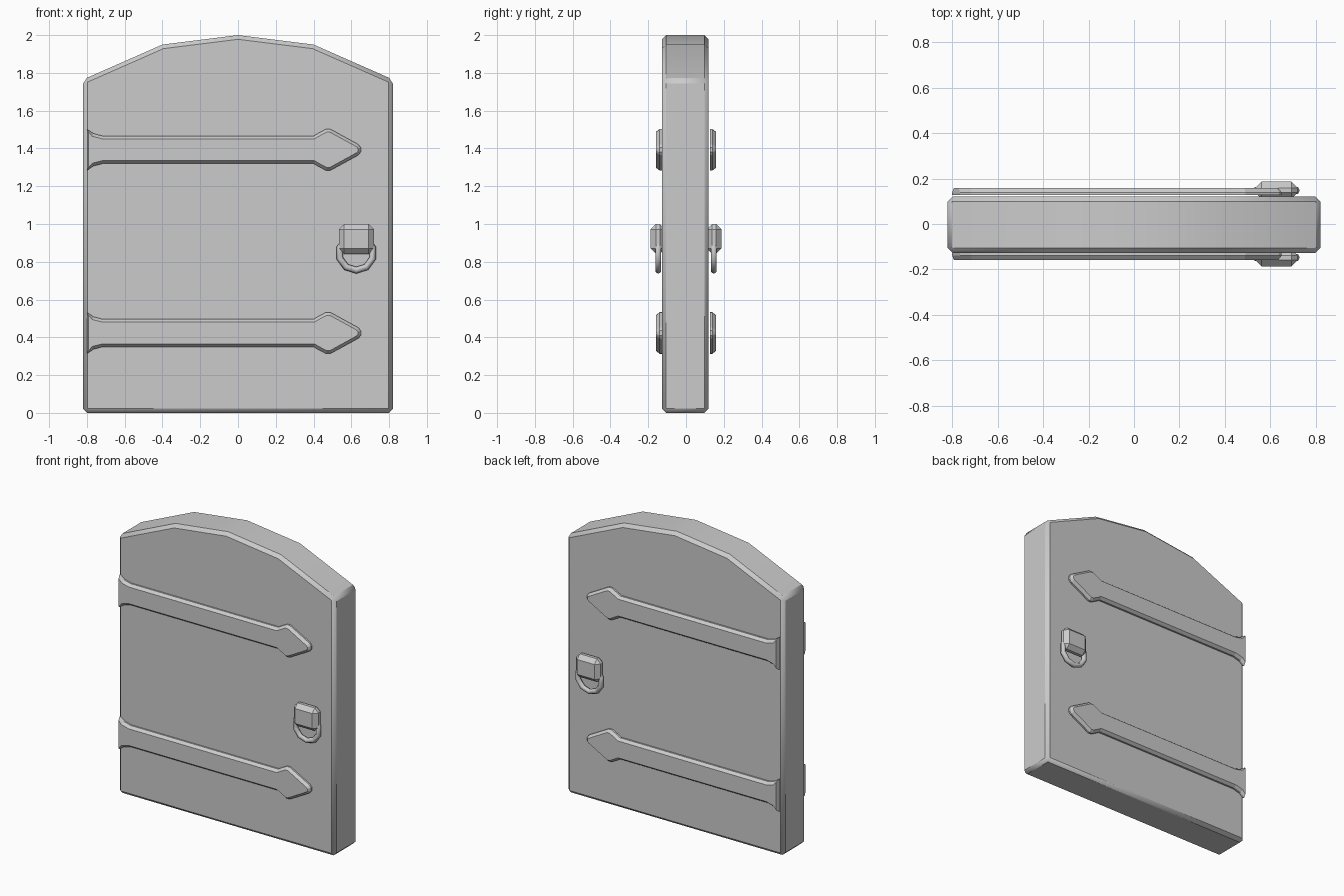
import bpy, bmesh, math
from mathutils import Matrix

if "Cube" in bpy.data.objects:
    bpy.data.objects.remove(bpy.data.objects["Cube"])


def prism(name, profile, y_back, y_front):
    """Extrude an (x, z) outline along y; returns object, bmesh and front face."""
    bm = bmesh.new()
    back = [bm.verts.new((x, y_back, z)) for x, z in profile]
    front = [bm.verts.new((x, y_front, z)) for x, z in profile]
    n = len(profile)
    bm.faces.new(back)
    face = bm.faces.new(front[::-1])
    for i in range(n):
        j = (i + 1) % n
        bm.faces.new((back[i], front[i], front[j], back[j]))
    bmesh.ops.recalc_face_normals(bm, faces=bm.faces[:])
    return bm, face


def finish(name, bm, bevel=0.0, mirror=True, smooth=None):
    mesh = bpy.data.meshes.new(name)
    bm.to_mesh(mesh)
    bm.free()
    obj = bpy.data.objects.new(name, mesh)
    bpy.context.collection.objects.link(obj)
    if bevel:
        mod = obj.modifiers.new("bevel", 'BEVEL')
        mod.width, mod.segments = bevel, 1
        mod.limit_method, mod.angle_limit = 'ANGLE', math.radians(35)
    if mirror:
        mod = obj.modifiers.new("both_faces", 'MIRROR')
        mod.use_axis = (False, True, False)
        mod.use_clip = mod.use_mirror_merge = False
    if smooth:
        bpy.ops.object.select_all(action='DESELECT')
        obj.select_set(True)
        bpy.context.view_layer.objects.active = obj
        bpy.ops.object.shade_smooth_by_angle(angle=math.radians(smooth))
    return obj


# Door slab with a faceted arched top
outline = [(-0.82, 0), (0.82, 0), (0.82, 1.765), (0.4, 1.95),
           (0, 2.0), (-0.4, 1.95), (-0.82, 1.765)]
bm, _ = prism("door", outline, 0.12, -0.128)
finish("door_slab", bm, bevel=0.022, mirror=False, smooth=60)

# Strap hinges: flared at the hinge side, arrowhead at the other end
half = [(-0.80, 0.11), (-0.765, 0.086), (-0.715, 0.073), (0.40, 0.073),
        (0.425, 0.088), (0.465, 0.109), (0.49, 0.109), (0.638, 0.028), (0.65, 0.012)]
for label, z in (("upper", 1.393), ("lower", 0.423)):
    pts = [(x, z - h) for x, h in half] + [(x, z + h) for x, h in reversed(half)]
    bm, face = prism("strap", pts, -0.127, -0.139)
    bmesh.ops.inset_region(bm, faces=[face], thickness=0.016, depth=0.0)
    bmesh.ops.translate(bm, verts=face.verts[:], vec=(0, -0.019, 0))
    finish(label + "_strap_hinge", bm)

# Handle mount block
bm, _ = prism("mount", [(0.534, 0.842), (0.72, 0.842), (0.72, 1.0), (0.534, 1.0)],
              -0.11, -0.187)
finish("handle_mount", bm, bevel=0.028)

# Pull ring hanging from the mount
bm = bmesh.new()
SEG, SIDES, R, r = 10, 6, 0.091, 0.018
grid = []
for i in range(SEG):
    a = 2 * math.pi * i / SEG + math.pi / 2
    row = []
    for j in range(SIDES):
        b = 2 * math.pi * j / SIDES
        d = R + r * math.cos(b)
        row.append(bm.verts.new((0.626 + d * math.cos(a), -0.147 + r * math.sin(b),
                                 0.846 + d * math.sin(a))))
    grid.append(row)
for i in range(SEG):
    for j in range(SIDES):
        k, l = (i + 1) % SEG, (j + 1) % SIDES
        bm.faces.new((grid[i][j], grid[k][j], grid[k][l], grid[i][l]))
bmesh.ops.recalc_face_normals(bm, faces=bm.faces[:])
finish("pull_ring", bm, smooth=65)
